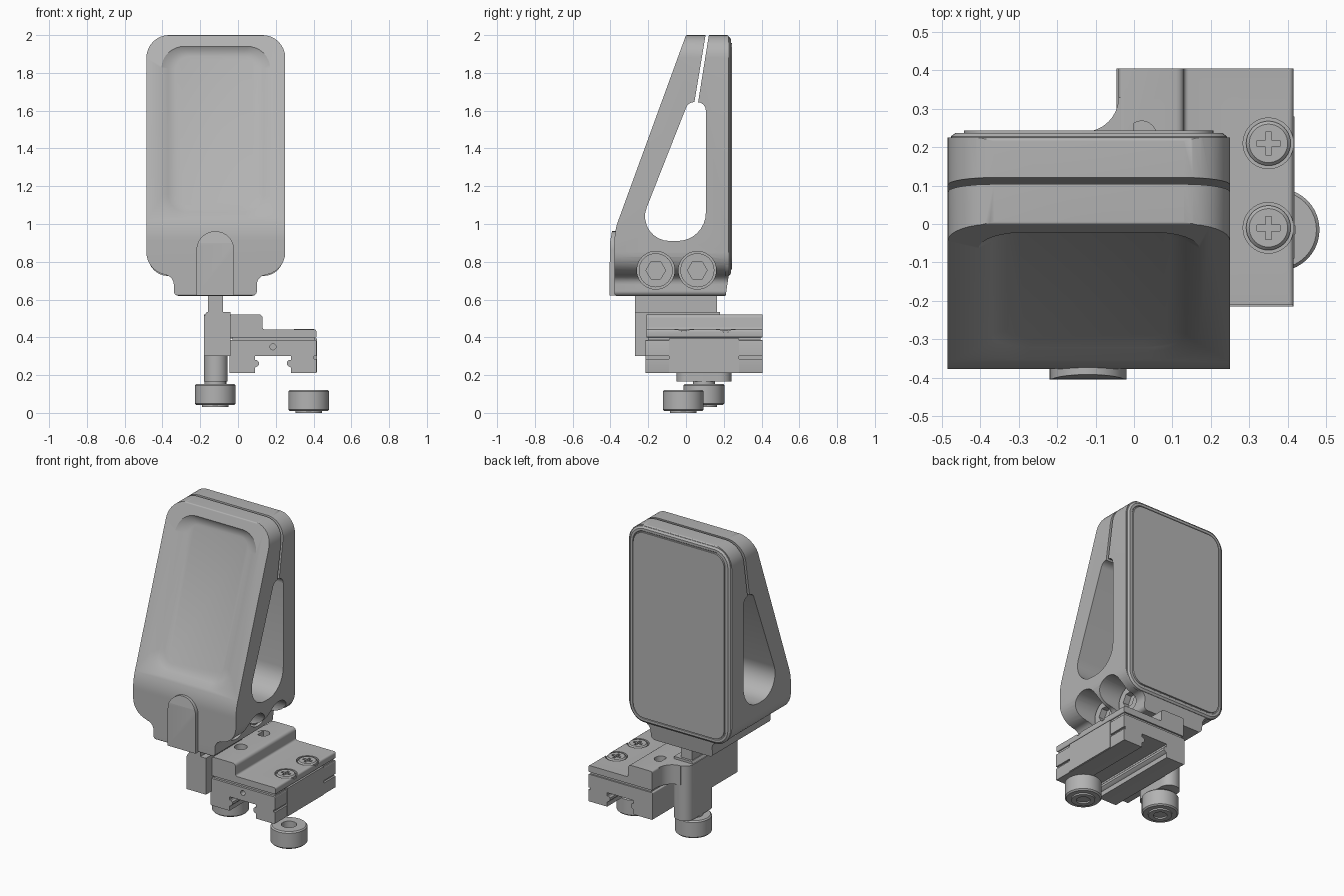
import bpy, bmesh, math
from mathutils import Vector

if "Cube" in bpy.data.objects:
    bpy.data.objects.remove(bpy.data.objects["Cube"])

grey = bpy.data.materials.new("metal_grey")
grey.diffuse_color = (0.45, 0.45, 0.45, 1)
grey.use_nodes = True
grey.node_tree.nodes["Principled BSDF"].inputs["Base Color"].default_value = grey.diffuse_color
AX = {'x': lambda a, b, t: (t, a, b), 'y': lambda a, b, t: (a, t, b), 'z': lambda a, b, t: (a, b, t)}


def loft(name, rings):
    """Solid skinned through matching rings of 3D points."""
    bm = bmesh.new()
    vs = [[bm.verts.new(p) for p in r] for r in rings]
    n = len(vs[0])
    for a, b in zip(vs, vs[1:]):
        for i in range(n):
            bm.faces.new((a[i], a[(i + 1) % n], b[(i + 1) % n], b[i]))
    bm.faces.new(vs[0])
    bm.faces.new(vs[-1])
    bmesh.ops.recalc_face_normals(bm, faces=bm.faces)
    me = bpy.data.meshes.new(name)
    bm.to_mesh(me)
    bm.free()
    me.materials.append(grey)
    ob = bpy.data.objects.new(name, me)
    bpy.context.collection.objects.link(ob)
    return ob


def prism(name, axis, pts, a, b):
    return loft(name, [[AX[axis](p[0], p[1], t) for p in pts] for t in (a, b)])


def box(name, x0, x1, y0, y1, z0, z1):
    return prism(name, 'z', [(x0, y0), (x1, y0), (x1, y1), (x0, y1)], z0, z1)


def rounded(pts, seg=8):
    """Polygon of (a, b, radius) with its corners turned into arcs."""
    out = []
    for i, (a, b, r) in enumerate(pts):
        p = Vector((a, b))
        u = Vector(pts[i - 1][:2]) - p
        v = Vector(pts[(i + 1) % len(pts)][:2]) - p
        if r == 0:
            out.append((a, b))
            continue
        half = u.angle(v) / 2
        u.normalize()
        v.normalize()
        d = r / math.tan(half)
        c = p + (u + v).normalized() * r / math.sin(half)
        s, e = p + u * d - c, p + v * d - c
        w = s.angle(e)
        for k in range(seg + 1):
            t = k / seg
            out.append(tuple(c + (s * math.sin((1 - t) * w) + e * math.sin(t * w)) / math.sin(w)))
    return out


def rrect(x0, x1, y0, y1, r):
    return rounded([(x0, y0, r), (x1, y0, r), (x1, y1, r), (x0, y1, r)])


def circle(a, b, r, n=40):
    return [(a + r * math.cos(k * math.tau / n), b + r * math.sin(k * math.tau / n)) for k in range(n)]


def boolean(ob, cutter, op='DIFFERENCE'):
    m = ob.modifiers.new("cut", 'BOOLEAN')
    m.operation, m.object, m.solver = op, cutter, 'EXACT'
    dg = bpy.context.evaluated_depsgraph_get()
    me = bpy.data.meshes.new_from_object(ob.evaluated_get(dg))
    ob.modifiers.clear()
    ob.data = me
    bpy.data.objects.remove(cutter)


# Main housing: front outline intersected with the wedge side profile
outline = rounded([(-0.485, 2, 0.12), (-0.485, 0.73, 0.12), (-0.34, 0.73, 0.05), (-0.34, 0.62, 0.025),
                   (0.10, 0.62, 0.025), (0.10, 0.73, 0.05), (0.25, 0.73, 0.12), (0.25, 2, 0.12)])
housing = prism("housing", 'y', outline, -0.6, 0.5)
side = rounded([(0, 2, 0.01), (-0.378, 0.965, 0.3), (-0.378, 0.62, 0.01), (0.21, 0.62, 0), (0.225, 0.72, 0), (0.225, 2, 0.01)])
boolean(housing, prism("c", 'x', side, -0.7, 0.7), 'INTERSECT')

# Window through the sides, and the slit above it
window = rounded([(0.046, 1.72, 0.05), (-0.30, 0.91, 0.15), (0.105, 0.91, 0.14), (0.105, 1.66, 0.05)])
window = rounded([(0.012, 1.645, 0.045), (-0.278, 0.91, 0.13), (0.105, 0.91, 0.15), (0.105, 1.645, 0.045)])
boolean(housing, prism("c", 'x', window, -0.7, 0.7))
boolean(housing, prism("c", 'x', [(0.037, 1.6), (0.057, 1.6), (0.129, 2.05), (0.112, 2.05)], -0.7, 0.7))

# Shallow dish in the sloping front
up = Vector((0, 0.343, 0.939))
out = Vector((0, -0.939, 0.343))
base = Vector((0, -0.189, 1.483))


def dish_ring(x0, x1, u0, u1, r, d):
    return [base + Vector((x, 0, 0)) + up * u + out * d for x, u in rrect(x0, x1, u0, u1, r)]


boolean(housing, loft("c", [dish_ring(-0.43, 0.195, -0.51, 0.50, 0.14, 0.014),
                            dish_ring(-0.37, 0.135, -0.44, 0.47, 0.10, -0.020),
                            dish_ring(-0.33, 0.095, -0.40, 0.44, 0.07, -0.030)]))

# Clamping screws in bores on the right side
for i, y in enumerate((-0.16, 0.06)):
    boolean(housing, prism("c", 'x', circle(y, 0.755, 0.1), 0.03, 0.4))
    head = prism(f"side_screw_{i}", 'x', circle(y, 0.755, 0.09), 0.02, 0.09)
    boolean(head, prism("c", 'x', circle(y, 0.755, 0.052, 6), 0.05, 0.2))

# Raised tongue at the lower front
arch = [(-0.22, 0.621), (-0.02, 0.621)] + [(-0.12 + 0.1 * math.cos(k * math.pi / 16),
                                       0.862 + 0.1 * math.sin(k * math.pi / 16)) for k in range(17)]
tongue = prism("front_tongue", 'y', arch, -0.6, -0.2)
boolean(tongue, prism("c", 'x', [(-0.405, 0.6), (-0.403, 0.9), (-0.385, 1.0), (-0.3, 1.0), (-0.3, 0.6)], -0.5, 0.5),
        'INTERSECT')

# Back rim and panel
loft("back_rim", [[(x, y, z) for x, z in rrect(-0.48 + k, 0.245 - k, 0.722 + k, 1.995 - k, 0.11 - k)]
                  for y, k in ((0.21, 0.003), (0.228, 0.003), (0.237, 0.015), (0.237, 0.03), (0.232, 0.034))])
prism("back_panel", 'y', rrect(-0.442, 0.207, 0.76, 1.957, 0.075), 0.22, 0.243)

# Tenon and lug under the housing
box("tenon", -0.16, -0.08, -0.27, 0.165, 0.5, 0.63)
lug = [(-0.18, 0.30), (-0.04, 0.30), (-0.04, 0.535), (-0.165, 0.535), (-0.18, 0.51)]
prism("lug", 'y', lug, -0.27, 0.18)
prism("lug_post", 'z', rrect(-0.18, -0.055, -0.05, 0.24, 0.06), 0.165, 0.52)

# Fillet joining the lug and the clamp
fillet = [(-0.12, 0.1), (0.0, 0.1), (0.0, 0.33), (-0.04, 0.33)]
fillet += [(-0.13 + 0.09 * math.cos(k * math.pi / 16), 0.33 - 0.09 * math.sin(k * math.pi / 16)) for k in range(1, 9)]
prism("lug_fillet", 'z', fillet, 0.395, 0.52)

# Stepped top plate of the clamp
step = rounded([(-0.04, 0.40, 0), (0.415, 0.40, 0.005), (0.415, 0.442, 0.012), (0.13, 0.442, 0.012),
                (0.13, 0.522, 0.02), (-0.04, 0.522, 0.01)], 4)
plate = prism("clamp_plate", 'y', step, -0.21, 0.405)
for y in (0.23, 0.0):
    boolean(plate, prism("c", 'z', circle(0.02, y, 0.038), 0.46, 0.6))

# Cross-head screws set into the plate
for i, y in enumerate((0.21, -0.01)):
    boolean(plate, prism("c", 'z', circle(0.35, y, 0.066), 0.425, 0.5))
    head = loft(f"cross_screw_{i}", [[(a, b, z) for a, b in circle(0.35, y, r)]
                                     for z, r in ((0.42, 0.058), (0.437, 0.058), (0.445, 0.05))])
    boolean(head, box("c", 0.32, 0.38, y - 0.008, y + 0.008, 0.43, 0.5))
    boolean(head, box("c", 0.342, 0.358, y - 0.03, y + 0.03, 0.43, 0.5))

# Lower jaw with a rail slot
jaw = prism("clamp_jaw", 'y', rounded([(-0.045, 0.21, 0.006), (0.415, 0.21, 0.006), (0.415, 0.385, 0.006),
                                       (-0.045, 0.385, 0.006)], 3), -0.215, 0.405)
slot = [(0.09, 0.30), (0.09, 0.28), (0.10, 0.28), (0.11, 0.27), (0.11, 0.255), (0.10, 0.245), (0.09, 0.24), (0.09, 0.15)]
slot = slot + [(0.37 - a, b) for a, b in reversed(slot)]
boolean(jaw, prism("c", 'y', slot, -0.5, 0.5))
boolean(jaw, prism("c", 'y', circle(0.185, 0.35, 0.016, 20), -0.5, -0.1))
boolean(jaw, box("c", 0.403, 0.5, -0.3, 0.5, 0.285, 0.30))
box("jaw_insert", 0.36, 0.418, -0.09, 0.28, 0.213, 0.395)
box("jaw_spacer", -0.03, 0.405, -0.2, 0.395, 0.38, 0.405)


# Thumb screws: knob with a recessed top and a small foot ring
def knob(name, x, y, z):
    prof = [(z, 0.1), (z + 0.008, 0.108), (z + 0.104, 0.108), (z + 0.112, 0.1)]
    ob = loft(name, [[(a, b, h) for a, b in circle(x, y, r)] for h, r in prof])
    boolean(ob, prism("c", 'z', circle(x, y, 0.045), z + 0.06, z + 0.3))
    ring = prism(name + "_foot", 'z', circle(x, y, 0.07), z - 0.01, z + 0.005)
    boolean(ring, prism("c", 'z', circle(x, y, 0.04), z - 0.05, z + 0.002))


knob("loose_knob", 0.375, -0.015, 0.01)
knob("post_knob", -0.12, 0.095, 0.042)
prism("post_shaft", 'z', circle(-0.12, 0.095, 0.058), 0.08, 0.2)

# Shading
for ob in list(bpy.context.scene.objects):
    bpy.ops.object.select_all(action='DESELECT')
    ob.select_set(True)
    bpy.context.view_layer.objects.active = ob
    bpy.ops.object.shade_smooth_by_angle(angle=math.radians(30))
